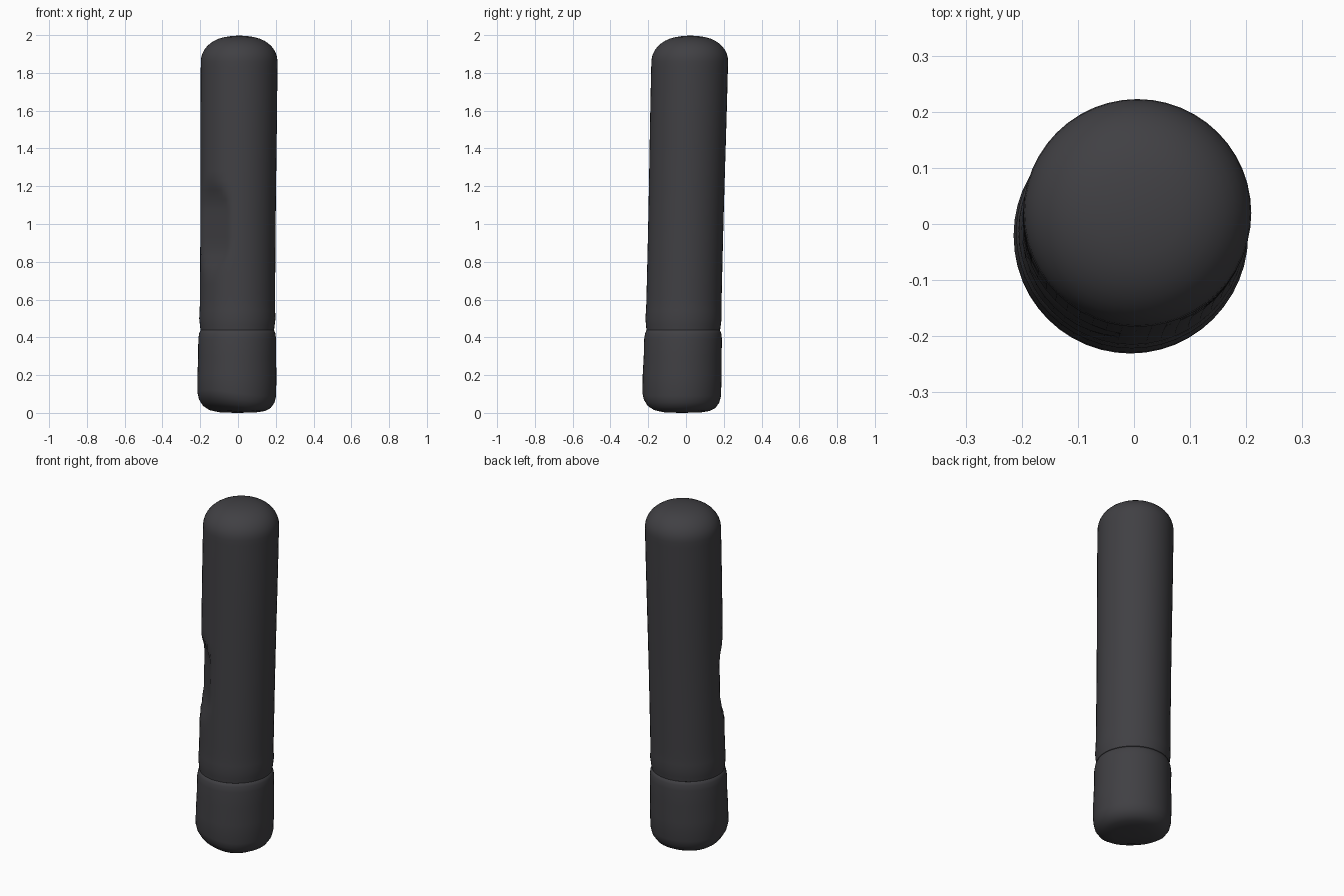
import bpy, bmesh, math
from mathutils import Vector

cube = bpy.data.objects.get("Cube")
if cube:
    bpy.data.objects.remove(cube)

COLOR = (0.052, 0.051, 0.057, 1.0)
mat = bpy.data.materials.new("charcoal")
mat.use_nodes = True
mat.diffuse_color = COLOR
bsdf = mat.node_tree.nodes["Principled BSDF"]
bsdf.inputs["Base Color"].default_value = COLOR
bsdf.inputs["Roughness"].default_value = 0.7

SIDES = 48
DENT = Vector((-1, -1, 0)).normalized()


def smoothstep(a, b, t):
    t = max(0, min(1, (t - a) / (b - a)))
    return t * t * (3 - 2 * t)


def shape(r, angle, z):
    """Place a ring point, with the lean, the flattened dent and the worn base edge."""
    p = Vector((r * math.cos(angle), r * math.sin(angle), 0))
    # pressed-in flat on the front corner
    limit = 0.21 - 0.045 * smoothstep(0.68, 0.88, z) * (1 - smoothstep(1.1, 1.28, z))
    over = p.dot(DENT) - limit
    if over > 0:
        p -= DENT * over
    # the underside lifts a little towards the dented corner
    lift = 0.04 * max(0, p.dot(DENT) / 0.2) ** 2 * (1 - smoothstep(0.0, 0.25, z))
    # slight lean backwards and sideways
    return p + Vector((0.007 * (z - 1), 0.024 * (z - 1) - 0.001, z + lift))


def lathe(name, profile):
    bm = bmesh.new()
    rings = []
    for r, z in profile:
        if r == 0:
            rings.append([bm.verts.new(shape(0, 0, z))])
        else:
            rings.append([bm.verts.new(shape(r, math.tau * i / SIDES, z))
                          for i in range(SIDES)])
    for low, high in zip(rings, rings[1:]):
        for i in range(SIDES):
            j = (i + 1) % SIDES
            if len(low) == 1:
                bm.faces.new((low[0], high[j], high[i]))
            elif len(high) == 1:
                bm.faces.new((low[i], low[j], high[0]))
            else:
                bm.faces.new((low[i], low[j], high[j], high[i]))
    bmesh.ops.recalc_face_normals(bm, faces=bm.faces)
    mesh = bpy.data.meshes.new(name)
    bm.to_mesh(mesh)
    bm.free()
    mesh.materials.append(mat)
    obj = bpy.data.objects.new(name, mesh)
    bpy.context.collection.objects.link(obj)
    bpy.ops.object.select_all(action='DESELECT')
    obj.select_set(True)
    bpy.context.view_layer.objects.active = obj
    bpy.ops.object.shade_smooth_by_angle(angle=math.radians(50))
    return obj


# Base sleeve: rounded foot and slightly wider wall up to the groove
lathe("base_sleeve", [
    (0, 0.0), (0.10, 0.002), (0.15, 0.01), (0.18, 0.026), (0.2, 0.055),
    (0.208, 0.09), (0.209, 0.2), (0.206, 0.3), (0.206, 0.39),
    (0.202, 0.42), (0.195, 0.437), (0.18, 0.445)])

# Main body: low ridge over the groove, long shaft, domed top
shaft = [(0.199 + 0.004 * smoothstep(0.9, 1.8, z), z)
         for z in (0.58 + 0.05 * i for i in range(26))]
dome = [(0.203 * math.cos(a) ** 0.8, 1.86 + 0.136 * math.sin(a))
        for a in (math.pi / 2 * i / 10 for i in range(10))]
lathe("body", [(0.18, 0.432), (0.195, 0.44), (0.198, 0.465), (0.202, 0.5),
               (0.2, 0.54)] + shaft + dome + [(0, 2.0 - 0.002)])
